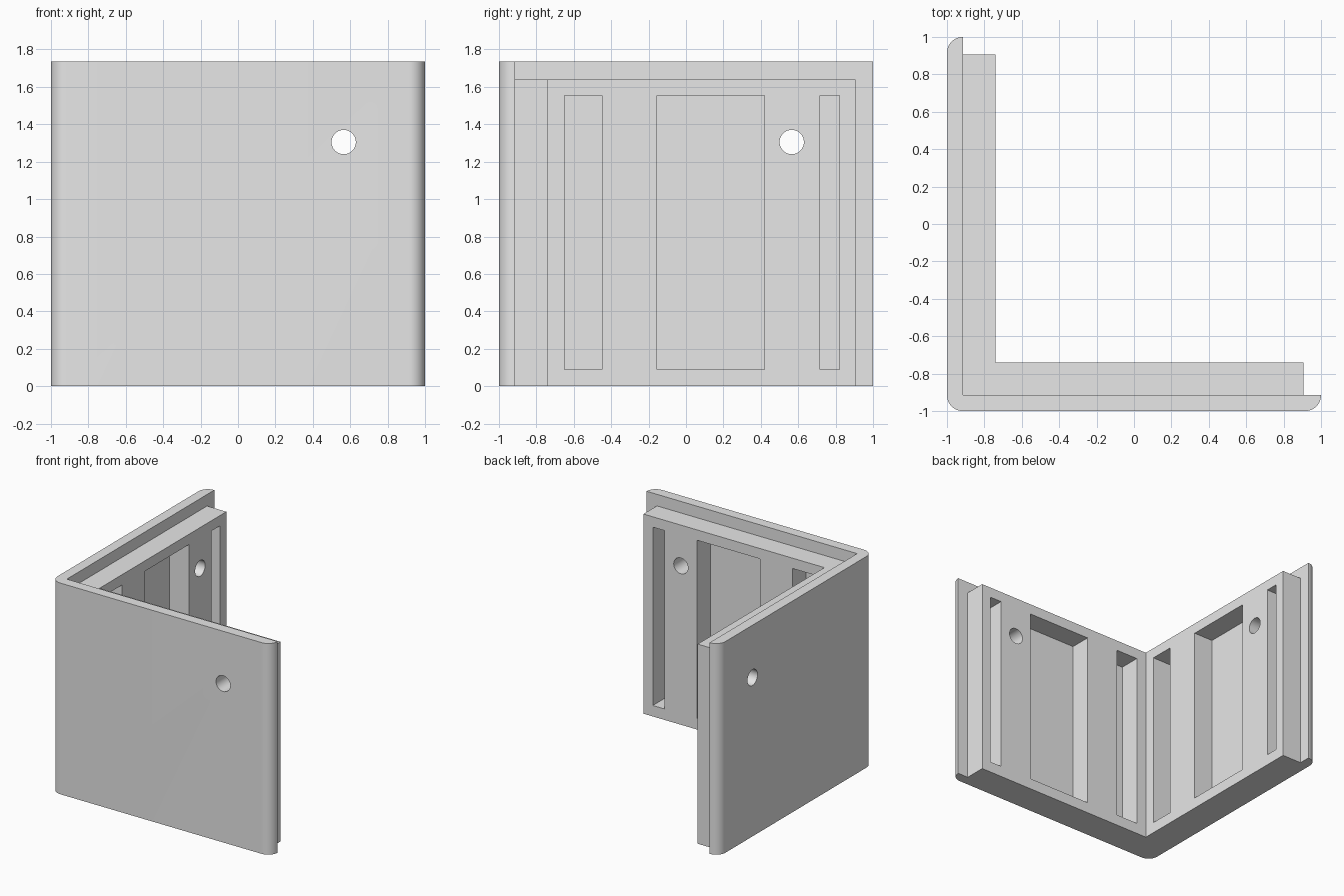
import bpy, bmesh, math
from mathutils import Matrix, Vector

if "Cube" in bpy.data.objects:
    bpy.data.objects.remove(bpy.data.objects["Cube"], do_unlink=True)

HEIGHT, LEDGE_Z = 1.735, 1.64
SKIN, INNER, END = -0.915, -0.74, 0.905      # outer skin, inner face, inner layer end
RADIUS = 1 + SKIN

grey = bpy.data.materials.new("light_grey")
grey.use_nodes = True
grey.diffuse_color = (0.8, 0.8, 0.8, 1)
grey.node_tree.nodes["Principled BSDF"].inputs["Base Color"].default_value = (0.8, 0.8, 0.8, 1)


def make_object(name, bm):
    bmesh.ops.recalc_face_normals(bm, faces=bm.faces)
    mesh = bpy.data.meshes.new(name)
    bm.to_mesh(mesh)
    bm.free()
    mesh.materials.append(grey)
    obj = bpy.data.objects.new(name, mesh)
    bpy.context.collection.objects.link(obj)
    return obj


def arc(cx, cy, start, steps=12):
    angles = [math.radians(start + 90 * i / steps) for i in range(steps + 1)]
    return [(cx + RADIUS * math.cos(a), cy + RADIUS * math.sin(a)) for a in angles]


def add_box(bm, low, high):
    low, high = Vector(low), Vector(high)
    size = Matrix.Diagonal((*(high - low), 1))
    bmesh.ops.create_cube(bm, size=1, matrix=Matrix.Translation((low + high) / 2) @ size)


# L-shaped wall pair: rounded skin with a thicker inner layer
outline = arc(SKIN, SKIN, 180) + arc(-SKIN, SKIN, 270)
outline += [(END, SKIN), (END, INNER), (INNER, INNER), (INNER, END), (SKIN, END)]
outline += arc(SKIN, -SKIN, 90)
bm = bmesh.new()
base = bm.faces.new([bm.verts.new((x, y, 0)) for x, y in outline])
top = bmesh.ops.extrude_face_region(bm, geom=[base])["geom"]
bmesh.ops.translate(bm, vec=(0, 0, HEIGHT),
                    verts=[v for v in top if isinstance(v, bmesh.types.BMVert)])
body = make_object("corner_bracket", bm)

# Cutter: top ledge, then pockets and a round hole in each arm
bm = bmesh.new()
add_box(bm, (SKIN, SKIN, LEDGE_Z), (2, 2, 2))
for a, b in ((-0.65, -0.45), (-0.155, 0.42), (0.715, 0.82)):
    add_box(bm, (a, SKIN, 0.09), (b, -0.7, 1.555))
    add_box(bm, (SKIN, a, 0.09), (-0.7, b, 1.555))
for position, axis in (((0.565, -0.85, 1.305), "X"), ((-0.85, 0.565, 1.305), "Y")):
    place = Matrix.Translation(position) @ Matrix.Rotation(math.pi / 2, 4, axis)
    bmesh.ops.create_cone(bm, cap_ends=True, segments=48, radius1=0.065,
                          radius2=0.065, depth=0.5, matrix=place)
cutter = make_object("pocket_cutter", bm)
cutter.hide_render = True

cut = body.modifiers.new("cut_pockets", "BOOLEAN")
cut.operation, cut.solver, cut.object = "DIFFERENCE", "EXACT", cutter

bpy.ops.object.select_all(action="DESELECT")
body.select_set(True)
bpy.context.view_layer.objects.active = body
bpy.ops.object.modifier_apply(modifier=cut.name)
bpy.data.objects.remove(cutter, do_unlink=True)
bpy.ops.object.shade_smooth_by_angle(angle=math.radians(30))
